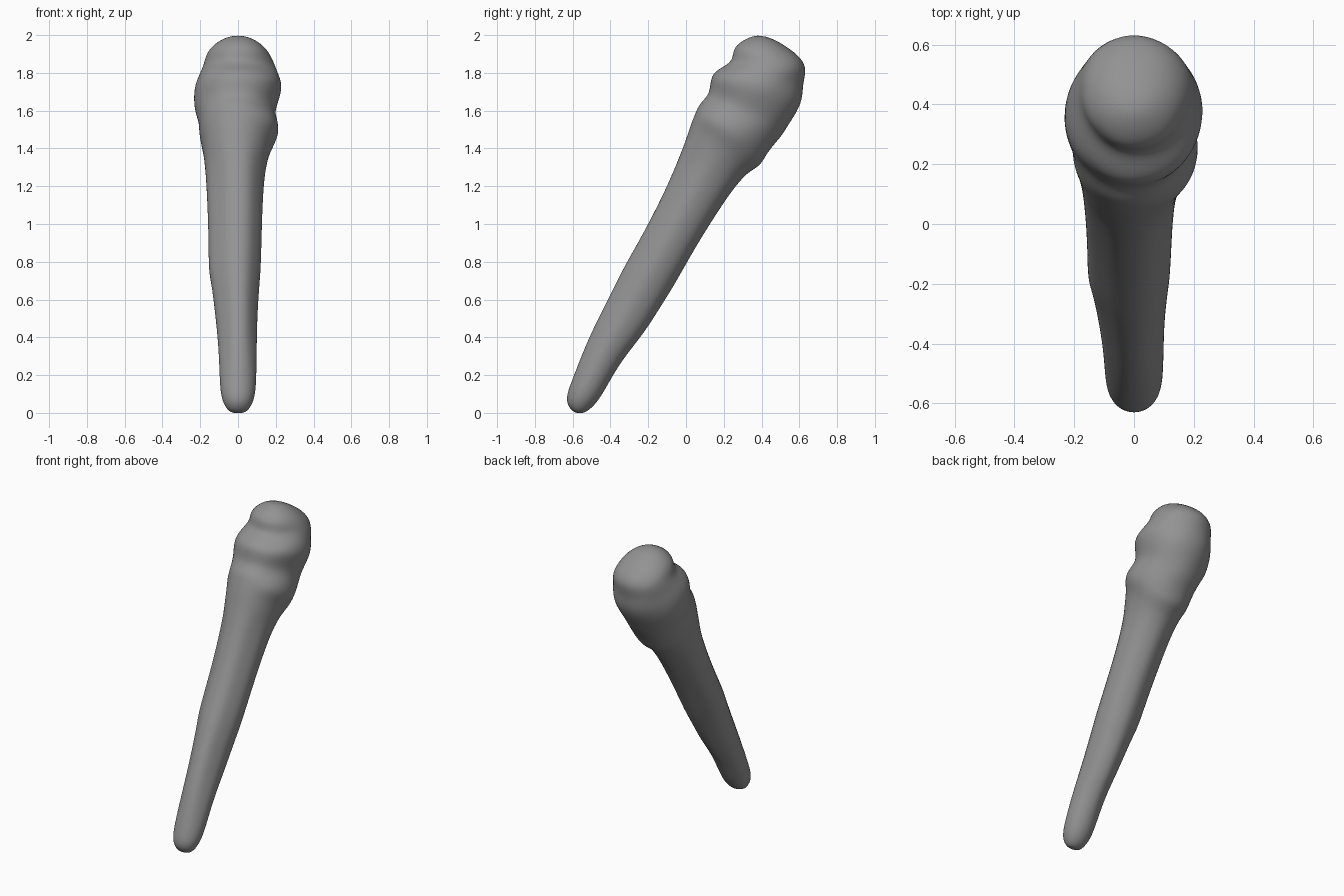
import bpy, bmesh
from math import sin, cos, pi

# Slanted cross-sections: back-side edge (y, z), front-side edge (y, z), x left, x right
RINGS = [
    (-.597, .003, -.555, -.006, .035, .035),
    (-.628, .04, -.51, .015, .065, .065),
    (-.635, .09, -.468, .06, .087, .087),
    (-.605, .17, -.43, .12, .097, .097),
    (-.52, .39, -.34, .28, .102, .1),
    (-.43, .57, -.22, .42, .118, .102),
    (-.33, .77, -.11, .60, .14, .114),
    (-.29, .84, -.07, .66, .157, .121),
    (-.20, 1.0, .03, .84, .157, .126),
    (-.10, 1.2, .14, 1.02, .163, .131),
    (-.03, 1.37, .24, 1.17, .172, .142),
    (.00, 1.45, .325, 1.275, .182, .162),
    (.025, 1.53, .397, 1.305, .194, .182),
    (.05, 1.59, .43, 1.38, .208, .222),
    (.07, 1.64, .505, 1.46, .208, .208),
    (.13, 1.69, .54, 1.52, .234, .192),
    (.125, 1.79, .62, 1.64, .236, .242),
    (.19, 1.83, .618, 1.74, .208, .218),
    (.25, 1.865, .642, 1.82, .182, .195),
    (.245, 1.935, .61, 1.88, .168, .168),
    (.32, 1.985, .54, 1.935, .115, .115),
    (.385, 2.003, .46, 1.982, .04, .04),
]
SEGS = 28

# Knobbed club: loft through the sections
bm = bmesh.new()
loops = []
for i, (ya, za, yb, zb, xl, xr) in enumerate(RINGS):
    ring = []
    shaft = 1 if 4 <= i <= 10 else 0
    knob = 1 if 13 <= i <= 19 else 0
    for k in range(SEGS):
        a = 2 * pi * k / SEGS
        # shallow lengthwise grooves on the shaft, gentle lumps on the knob
        g = 1 - .04 * shaft * sin(2 * a) ** 2 * (1 + cos(3 * a + .5))
        g += .025 * knob * sin(2 * a) ** 2 * sin(3 * a + 2 * i)
        c, s = cos(a) * g, sin(a) * g
        x = s * (xr if s > 0 else xl)
        ring.append(bm.verts.new((x, (ya + yb) / 2 + c * (yb - ya) / 2,
                                  (za + zb) / 2 + c * (zb - za) / 2)))
    loops.append(ring)
for r0, r1 in zip(loops, loops[1:]):
    for k in range(SEGS):
        n = (k + 1) % SEGS
        bm.faces.new((r0[k], r0[n], r1[n], r1[k]))

# Rounded ends
for ring in (loops[0], loops[-1]):
    bm.faces.new(ring)
bmesh.ops.recalc_face_normals(bm, faces=bm.faces)
for f in bm.faces:
    f.smooth = True

mesh = bpy.data.meshes.new("club")
bm.to_mesh(mesh)
bm.free()
club = bpy.data.objects.new("club", mesh)
bpy.context.collection.objects.link(club)
sub = club.modifiers.new("smooth", 'SUBSURF')
sub.levels = sub.render_levels = 2

# Dark grey surface
grey = bpy.data.materials.new("dark_grey")
grey.diffuse_color = (.29, .29, .29, 1)
mesh.materials.append(grey)
